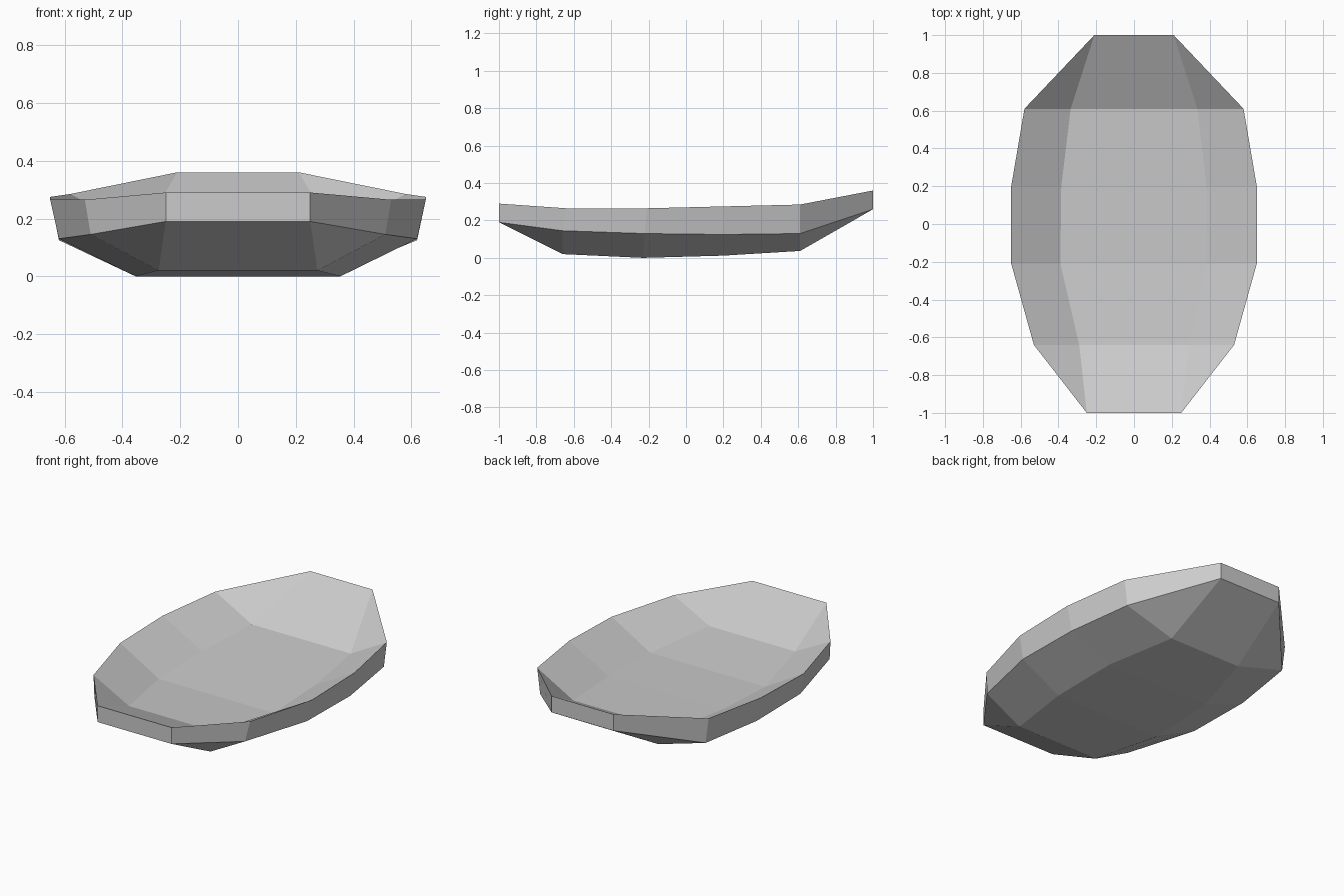
import bpy
import bmesh

cube = bpy.data.objects.get("Cube")
if cube:
    bpy.data.objects.remove(cube, do_unlink=True)

# Single plain grey material
grey = bpy.data.materials.new("plain_grey")
grey.use_nodes = True
colour = (0.6, 0.6, 0.6, 1)
grey.diffuse_color = colour
grey.node_tree.nodes["Principled BSDF"].inputs["Base Color"].default_value = colour

# Half sections from front to back, each (x, y, z):
# inner floor edge, upper rim, lower rim, underside edge
front_top, front_low = (0.25, -1, 0.29), (0.25, -1, 0.19)
back_top, back_low = (0.21, 1, 0.36), (0.21, 1, 0.26)
sections = [
    (front_top, front_top, front_low, front_low),
    ((0.29, -0.64, 0.14), (0.53, -0.64, 0.265), (0.51, -0.66, 0.145), (0.275, -0.66, 0.02)),
    ((0.39, -0.21, 0.115), (0.65, -0.21, 0.265), (0.62, -0.22, 0.13), (0.355, -0.23, 0)),
    ((0.385, 0.2, 0.13), (0.65, 0.2, 0.275), (0.62, 0.2, 0.125), (0.345, 0.2, 0.012)),
    ((0.335, 0.61, 0.15), (0.58, 0.61, 0.285), (0.56, 0.61, 0.13), (0.24, 0.61, 0.037)),
    (back_top, back_top, back_low, back_low),
]


def mirrored_ring(bm, half):
    """Closed ring: left half downwards, then right half upwards."""
    other = [(-x, y, z) for x, y, z in reversed(half)]
    return [bm.verts.new(p) for p in (*half, *other)]


# Shallow faceted dish lofted through the sections
bm = bmesh.new()
rings = [mirrored_ring(bm, half) for half in sections]
for a, b in zip(rings, rings[1:]):
    for i in range(len(a)):
        j = (i + 1) % len(a)
        bm.faces.new((a[i], a[j], b[j], b[i]))

# Blunt ends
for ring in (rings[0], rings[-1]):
    bm.faces.new(ring)

# Merge the collapsed points at both ends
bmesh.ops.remove_doubles(bm, verts=bm.verts[:], dist=0.0001)
bmesh.ops.recalc_face_normals(bm, faces=bm.faces[:])

mesh = bpy.data.meshes.new("dish")
bm.to_mesh(mesh)
bm.free()
mesh.materials.append(grey)
dish = bpy.data.objects.new("dish", mesh)
bpy.context.collection.objects.link(dish)
